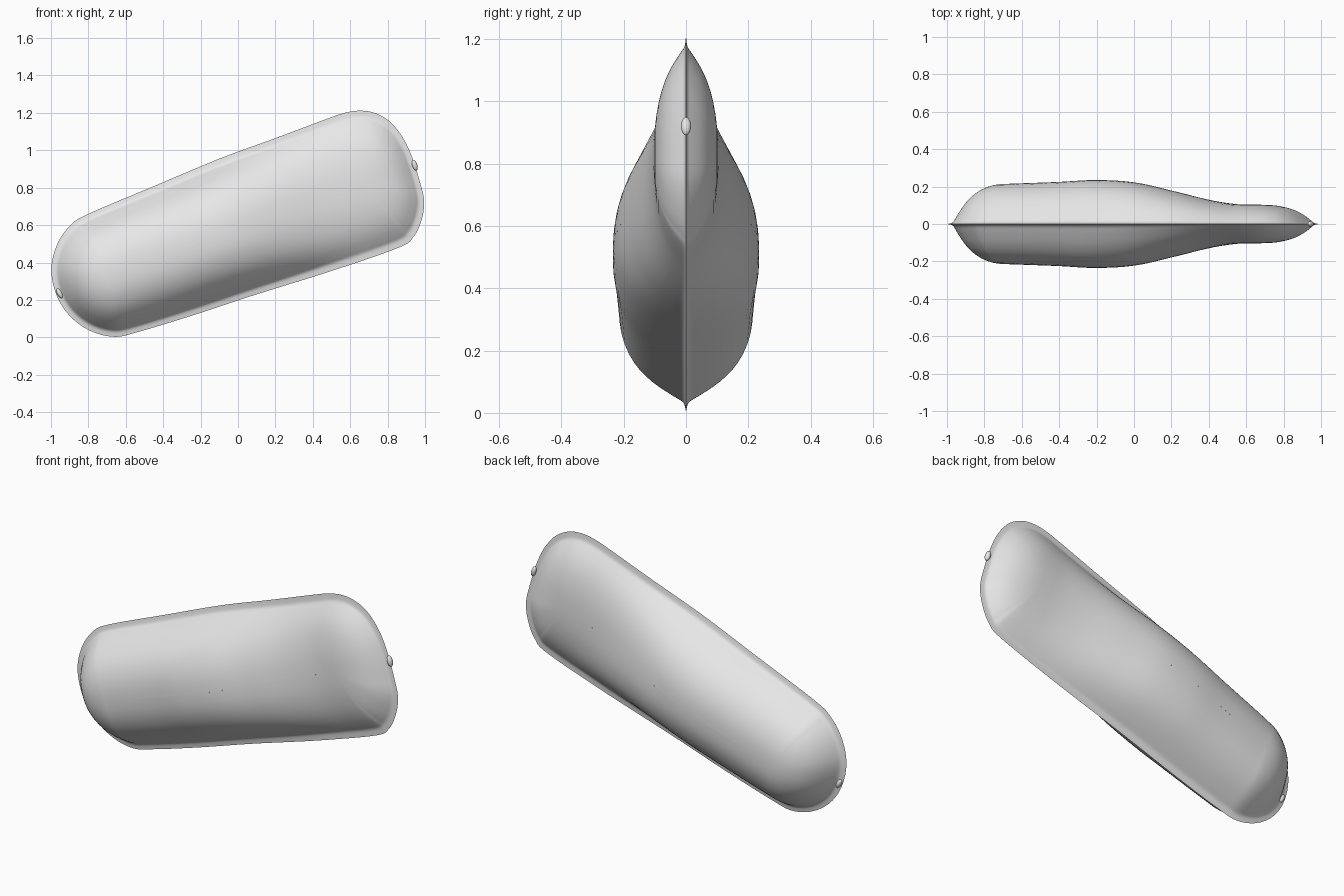
import bpy, bmesh, math
from mathutils import Vector

if "Cube" in bpy.data.objects:
    bpy.data.objects.remove(bpy.data.objects["Cube"])

# Seam outline in the x-z plane, clockwise from upper left
OUTLINE = [(-.8, .66), (-.45, .808), (-.1, .955), (.2, 1.065), (.48, 1.17),
           (.57, 1.2), (.65, 1.212), (.73, 1.2), (.81, 1.155), (.88, 1.07),
           (.93, .965), (.97, .84), (.995, .73), (.982, .63), (.94, .54),
           (.86, .48), (.5, .355), (.1, .23), (-.25, .115), (-.53, .03),
           (-.66, .003), (-.79, .035), (-.9, .115), (-.97, .225), (-.998, .36),
           (-.97, .49), (-.9, .595)]
# Half thickness along the spine, and the puff from seam (0) to spine (1)
THICK = [(-.67, .215), (-.4, .225), (-.2, .235), (0, .222), (.2, .176),
         (.4, .127), (.55, .105), (.67, .103)]
PUFF = [(0, 0), (.06, .02), (.1, .055), (.14, .16), (.2, .31), (.28, .49),
        (.4, .69), (.55, .85), (.75, .965), (1, 1), (1.25, .965)]
S0, S1 = Vector((-.67, .34)), Vector((.67, .82))
STATIONS = 60


def catmull(a, b, c, d, t):
    return .5 * (2 * b + (c - a) * t + (2 * a - 5 * b + 4 * c - d) * t * t
                 + (3 * b - a - 3 * c + d) * t ** 3)


def curve_value(table, x):
    """Smooth interpolation through a table of (x, y) pairs."""
    n = len(table)

    def slope(i):
        a, b = table[max(i - 1, 0)], table[min(i + 1, n - 1)]
        return (b[1] - a[1]) / (b[0] - a[0])
    x = min(max(x, table[0][0]), table[-1][0])
    i = next(k for k in range(n - 1) if x <= table[k + 1][0])
    (x0, y0), (x1, y1) = table[i], table[i + 1]
    h = x1 - x0
    t = (x - x0) / h
    return ((2 * t**3 - 3 * t**2 + 1) * y0 + (t**3 - 2 * t**2 + t) * h * slope(i)
            + (3 * t**2 - 2 * t**3) * y1 + (t**3 - t**2) * h * slope(i + 1))


grey = bpy.data.materials.new("light grey")
grey.diffuse_color = (.8, .8, .8, 1)
grey.use_nodes = True
grey.node_tree.nodes["Principled BSDF"].inputs["Base Color"].default_value = grey.diffuse_color


def finish(name, bm):
    bmesh.ops.recalc_face_normals(bm, faces=bm.faces)
    mesh = bpy.data.meshes.new(name)
    bm.to_mesh(mesh)
    bm.free()
    mesh.materials.append(grey)
    obj = bpy.data.objects.new(name, mesh)
    bpy.context.collection.objects.link(obj)
    bpy.ops.object.select_all(action='DESELECT')
    obj.select_set(True)
    bpy.context.view_layer.objects.active = obj
    bpy.ops.object.shade_smooth_by_angle(angle=math.radians(45))
    return obj


# Cushion: rings running from the seam in to the spine, on both sides
pts = [Vector(p) for p in OUTLINE]
n = len(pts)
seam = [catmull(pts[i - 1], pts[i], pts[(i + 1) % n], pts[(i + 2) % n], k / 10)
        for i in range(n) for k in range(10)]
steps = [0, .03, .06, .08, .1, .12, .14, .17, .2, .24, .28, .34, .4, .47,
         .55, .65, .75, .85, .94, 1]
axis = S1 - S0
bm = bmesh.new()
for side in (-1, 1):
    columns = []
    for p in seam:
        u = min(max((p - S0).dot(axis) / axis.length_squared, 0), 1)
        column = []
        for s in steps:
            v = round(u * STATIONS) / STATIONS if s == 1 else u
            spine = S0 + axis * v
            q = p.lerp(spine, s)
            y = side * curve_value(THICK, spine.x) * curve_value(PUFF, s)
            column.append(bm.verts.new((q.x, y, q.y)))
        columns.append(column)
    for i, a in enumerate(columns):
        b = columns[(i + 1) % len(columns)]
        for j in range(len(steps) - 1):
            bm.faces.new((a[j], b[j], b[j + 1], a[j + 1]))
bmesh.ops.remove_doubles(bm, verts=bm.verts, dist=.0005)
finish("cushion", bm)

# Small puckered knots where the seam closes at each end
for name, x, z, tilt in (("right_knot", .945, .92, .3), ("left_knot", -.953, .235, .5)):
    bm = bmesh.new()
    bmesh.ops.create_uvsphere(bm, u_segments=16, v_segments=10, radius=1)
    knot = finish(name, bm)
    knot.scale = (.014, .016, .03)
    knot.rotation_euler = (0, -tilt, 0)
    knot.location = (x, 0, z)
